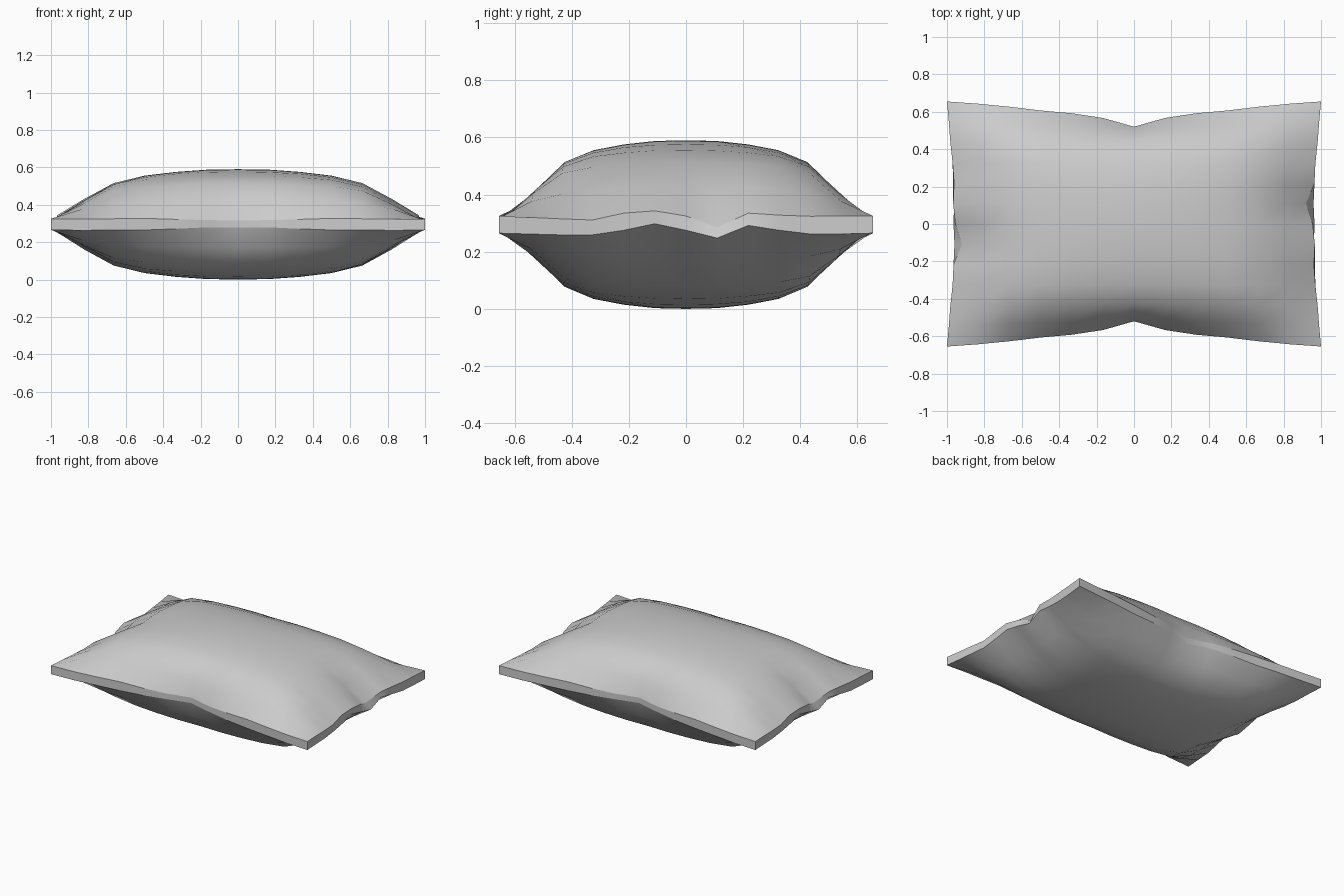
import bpy, bmesh, math

if "Cube" in bpy.data.objects:
    bpy.data.objects.remove(bpy.data.objects["Cube"])

N = 6                      # half the number of segments per side
HX, HY = 1.0, 0.655        # half sizes
PUFF = [1, .99, .945, .87, .72, .38, 0]          # height falloff, centre to seam
PINCH_Y = [.135, .088, .063, .048, .028, .012, 0]   # seam drawn in on long sides
LONG_TOP = [-.01, -.007, -.003, .002, 0, -.002, 0]
LONG_BOT = [.012, .014, .006, 0, 0, -.002, 0]
# short-side seam creases, y from -HY to HY (left end is the right end turned 180 degrees)
PINCH_X_TOP = [0, .01, .018, .03, .038, .033, .045, .08, .035, .03, .018, .01, 0]
PINCH_X_BOT = [0, .01, .018, .03, .033, .038, .035, .04, .038, .03, .018, .01, 0]
SHORT_TOP = [0, -.005, -.01, -.014, .01, .018, 0, -.04, .01, .003, -.001, 0, 0]
SHORT_BOT = [0, -.003, -.006, -.006, .01, .033, .01, -.017, .027, .01, -.003, -.003, 0]


def point(i, j, side):
    """Position of grid point i, j on the top (side=1) or bottom (side=-1) panel."""
    u, v = i / N, j / N
    top = side > 0
    k = (j if i >= 0 else -j) + N
    a, b = PUFF[abs(i)], PUFF[abs(j)]
    puff = .265 * (.75 * a * b + .25 * min(a, b))
    wx, wy = abs(u) ** 6, abs(v) ** 5
    x = u * HX - math.copysign((PINCH_X_TOP if top else PINCH_X_BOT)[k] * wx, u)
    y = v * HY - math.copysign(PINCH_Y[abs(i)] * wy, v)
    z = .3 + side * (.03 + puff)
    z += (SHORT_TOP if top else SHORT_BOT)[k] * wx
    z += (LONG_TOP if top else LONG_BOT)[abs(i)] * wy
    return x, y, z


# pillow: two puffed panels
bm = bmesh.new()
R = range(-N, N + 1)
verts = {(i, j, s): bm.verts.new(point(i, j, s)) for s in (1, -1) for i in R for j in R}
for s in (1, -1):
    for i in range(-N, N):
        for j in range(-N, N):
            quad = [verts[i, j, s], verts[i + 1, j, s], verts[i + 1, j + 1, s], verts[i, j + 1, s]]
            bm.faces.new(quad if s > 0 else quad[::-1])

# seam band joining the panels
loop = ([(i, -N) for i in range(-N, N)] + [(N, j) for j in range(-N, N)]
        + [(i, N) for i in range(N, -N, -1)] + [(-N, j) for j in range(N, -N, -1)])
for p, q in zip(loop, loop[1:] + loop[:1]):
    bm.faces.new([verts[(*p, -1)], verts[(*q, -1)], verts[(*q, 1)], verts[(*p, 1)]])

# smooth panels with hard seam edges
for f in bm.faces:
    f.smooth = True
rim = set(loop)
corners = {(a, b) for a in (-N, N) for b in (-N, N)}
for p, q in zip(loop, loop[1:] + loop[:1]):
    for s in (1, -1):
        bm.edges.get((verts[(*p, s)], verts[(*q, s)])).smooth = False
for c in corners:
    bm.edges.get((verts[(*c, 1)], verts[(*c, -1)])).smooth = False

low = min(v.co.z for v in bm.verts)
bmesh.ops.translate(bm, verts=bm.verts, vec=(0, 0, -low))
mesh = bpy.data.meshes.new("pillow")
bm.to_mesh(mesh)
bm.free()
bpy.context.collection.objects.link(bpy.data.objects.new("pillow", mesh))
